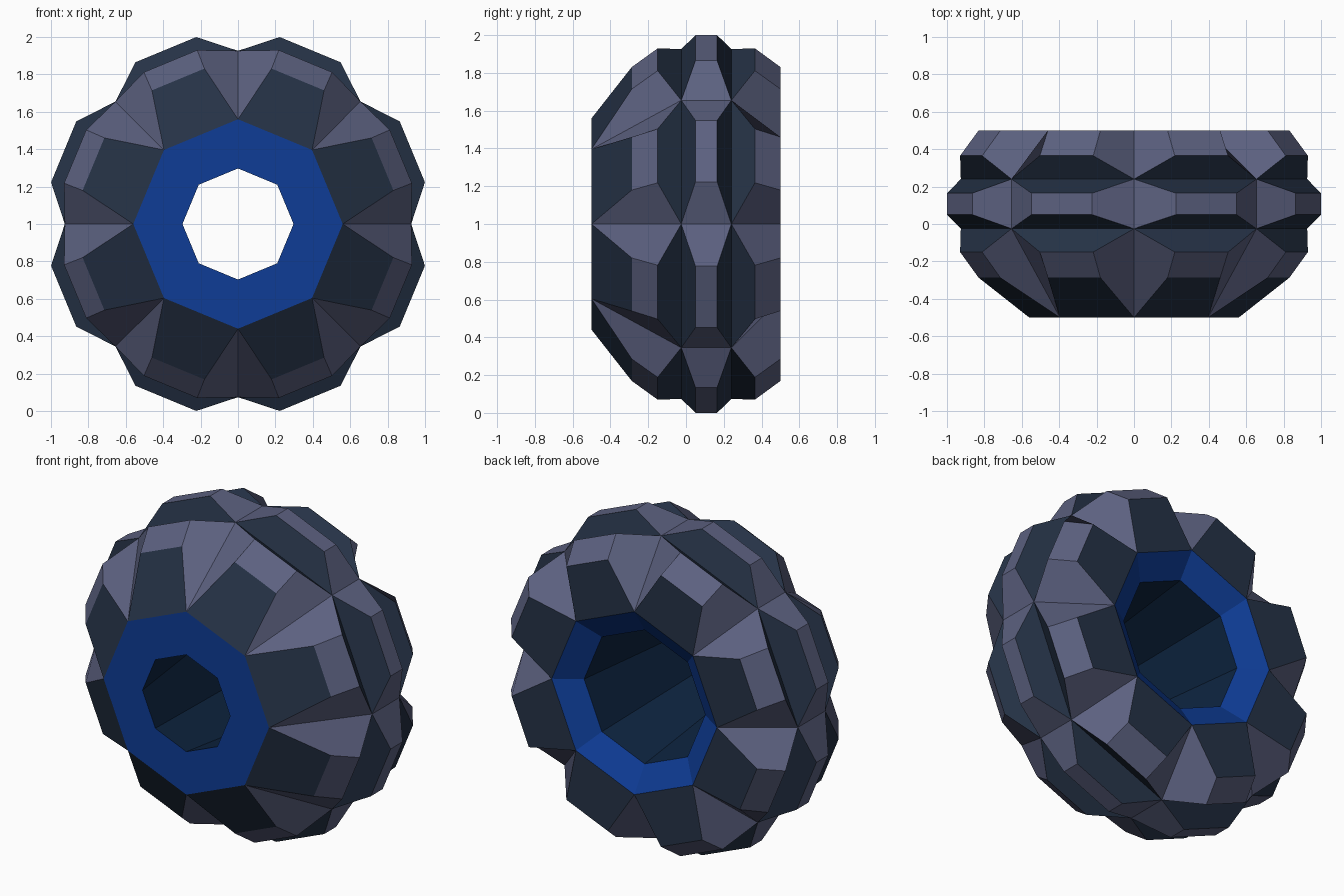
import bpy, bmesh, math

if "Cube" in bpy.data.objects:
    bpy.data.objects.remove(bpy.data.objects["Cube"])

N = 8
STEP = 2 * math.pi / N


def srgb(r, g, b):
    def lin(c):
        c /= 255
        return c / 12.92 if c <= 0.04045 else ((c + 0.055) / 1.055) ** 2.4
    return (lin(r), lin(g), lin(b), 1)


def material(name, *rgb):
    m = bpy.data.materials.new(name)
    m.diffuse_color = srgb(*rgb)
    m.use_nodes = True
    m.node_tree.nodes["Principled BSDF"].inputs["Base Color"].default_value = m.diffuse_color
    return m


tread_grey = material("tread grey", 92, 97, 128)
groove_slate = material("groove slate", 37, 50, 70)
rim_blue = material("rim blue", 14, 60, 150)
bore_navy = material("bore navy", 13, 36, 64)


def point(r, angle, y):
    return (r * math.cos(angle), y, 1 + r * math.sin(angle))


def finish(name, bm, mats):
    bmesh.ops.remove_doubles(bm, verts=bm.verts, dist=0.0005)
    bmesh.ops.recalc_face_normals(bm, faces=bm.faces)
    me = bpy.data.meshes.new(name)
    bm.to_mesh(me)
    bm.free()
    for m in mats:
        me.materials.append(m)
    ob = bpy.data.objects.new(name, me)
    bpy.context.collection.objects.link(ob)
    return ob


# Tyre rows: base edge a, base edge b (radius, y), raised edge a, raised edge b, half angle of each
ROWS = [
    ((0.56, -0.50), (0.926, -0.025), (0.85, -0.287), (0.955, -0.15), 10.3, 9.3),
    ((0.926, -0.025), (0.926, 0.24), (1.024, 0.05), (1.024, 0.165), 9.9, 9.9),
    ((0.926, 0.24), (0.56, 0.50), (0.955, 0.365), (0.85, 0.50), 9.3, 10.3),
]

# Both outer parts are made together so that every block is closed
tyre = bmesh.new()
hub = bmesh.new()


def face(bm, pts, mat=0):
    f = bm.faces.new([bm.verts.new(p) for p in pts])
    f.material_index = mat


for k in range(N):
    a0, a1 = k * STEP, (k + 1) * STEP
    mid = (a0 + a1) / 2
    # Raised tread blocks: grey top and ends, slate long sides
    for (ra, ya), (rb, yb), (ta, tya), (tb, tyb), ha, hb in ROWS:
        ha, hb = math.radians(ha), math.radians(hb)
        b = [point(ra, a0, ya), point(ra, a1, ya), point(rb, a1, yb), point(rb, a0, yb)]
        t = [point(ta, mid - ha, tya), point(ta, mid + ha, tya),
             point(tb, mid + hb, tyb), point(tb, mid - hb, tyb)]
        face(tyre, t, 0)
        for i in range(4):
            j = (i + 1) % 4
            face(tyre, [b[i], b[j], t[j], t[i]], 1 if i % 2 == 0 else 0)
    # Hub: flat front ring, long bore, sloped rear rim
    profile = [(0.56, -0.50), (0.297, -0.50), (0.41, 0.40), (0.56, 0.50)]
    for i, mat in enumerate((0, 1, 0)):
        (r0, y0), (r1, y1) = profile[i], profile[i + 1]
        face(hub, [point(r0, a0, y0), point(r0, a1, y0),
                   point(r1, a1, y1), point(r1, a0, y1)], mat)

finish("tyre_tread", tyre, [tread_grey, groove_slate])
hub_ob = finish("wheel_hub", hub, [rim_blue, bore_navy])
# The hub lines the inside of the ring, so its faces look towards the axis or the front
ref = max(hub_ob.data.polygons, key=lambda p: -p.center.y)
if ref.normal.y > 0:
    hub_ob.data.flip_normals()
